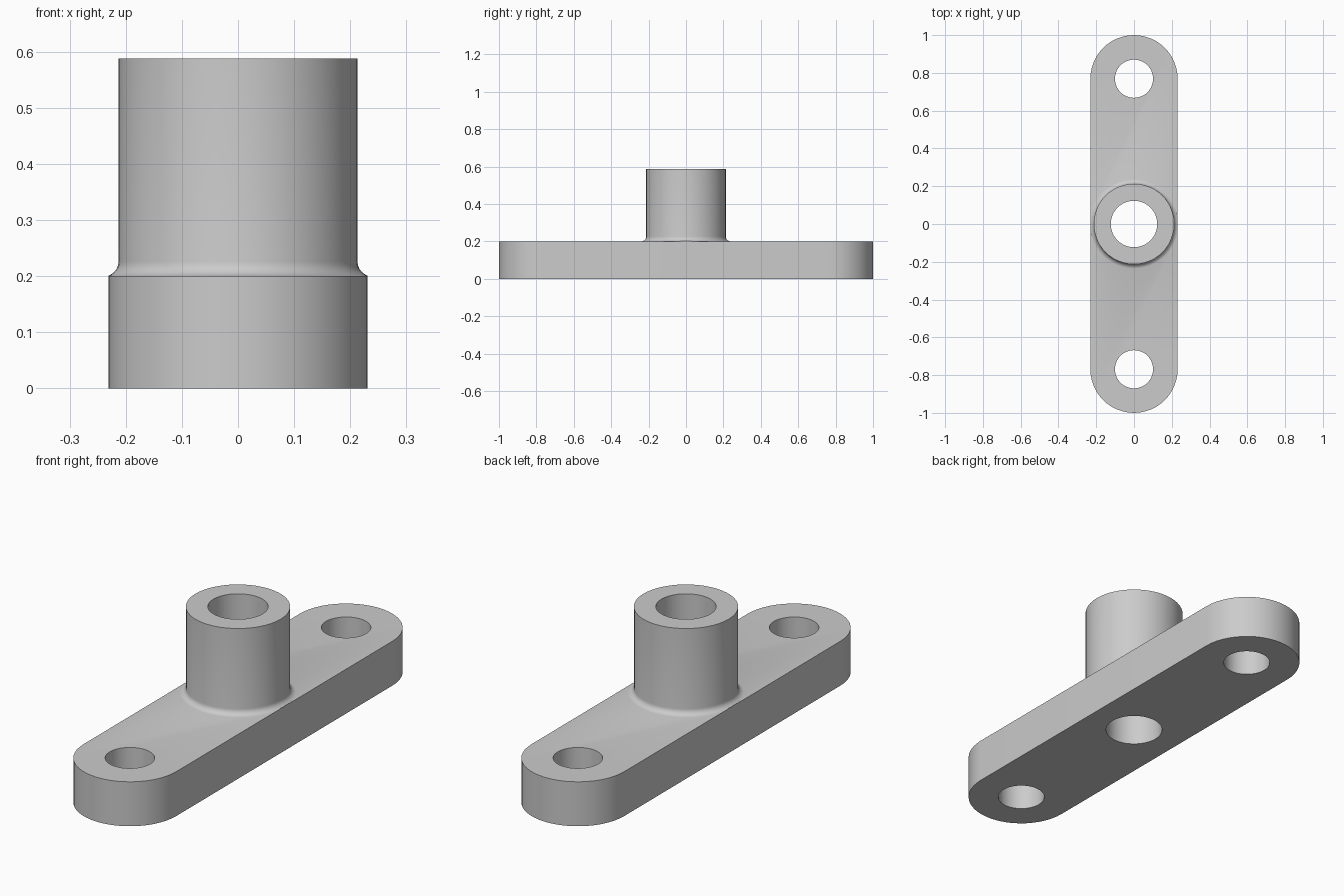
import bpy, bmesh
from math import sin, cos, pi, radians

cube = bpy.data.objects.get("Cube")
if cube:
    bpy.data.objects.remove(cube, do_unlink=True)

HALF_W, END_Y, PLATE_H = 0.231, 0.769, 0.2
BOSS_R, BOSS_H, BORE_R, HOLE_R = 0.213, 0.588, 0.123, 0.101
FILLET = 0.026
SEG = 48

grey = bpy.data.materials.new("plain grey")
grey.use_nodes = True
grey.diffuse_color = (0.6, 0.6, 0.6, 1)
grey.node_tree.nodes["Principled BSDF"].inputs["Base Color"].default_value = (0.6, 0.6, 0.6, 1)


def finish(name, bm):
    bmesh.ops.recalc_face_normals(bm, faces=bm.faces)
    mesh = bpy.data.meshes.new(name)
    bm.to_mesh(mesh)
    bm.free()
    mesh.materials.append(grey)
    obj = bpy.data.objects.new(name, mesh)
    bpy.context.collection.objects.link(obj)
    return obj


def loft(name, rings):
    """Join equal rings of points into a closed solid."""
    bm = bmesh.new()
    loops = [[bm.verts.new(p) for p in ring] for ring in rings]
    n = len(loops[0])
    for a, b in zip(loops, loops[1:]):
        for i in range(n):
            j = (i + 1) % n
            bm.faces.new((a[i], a[j], b[j], b[i]))
    bm.faces.new(loops[0])
    bm.faces.new(loops[-1])
    return finish(name, bm)


def circle(r, z, y=0, limit=1):
    pts = [(r * cos(2 * pi * i / SEG), y + r * sin(2 * pi * i / SEG), z) for i in range(SEG)]
    return [(max(-limit, min(limit, x)), py, z) for x, py, z in pts]


def boolean(target, tool, operation):
    mod = target.modifiers.new(tool.name, "BOOLEAN")
    mod.operation = operation
    mod.solver = "EXACT"
    mod.object = tool
    bpy.context.view_layer.objects.active = target
    bpy.ops.object.modifier_apply(modifier=mod.name)
    bpy.data.objects.remove(tool, do_unlink=True)


# Base plate with rounded ends
half = SEG // 2
outline = [(HALF_W * cos(pi * i / half + side), END_Y * cos(side) + HALF_W * sin(pi * i / half + side))
           for side in (0, pi) for i in range(half + 1)]
bracket = loft("mounting_bracket", [[(x, y, z) for x, y in outline] for z in (0, PLATE_H)])

# Central boss with a fillet at its foot, trimmed to the plate width
profile = [(BOSS_R, PLATE_H / 2), (BOSS_R + FILLET, PLATE_H - 0.001)]
for i in range(1, 7):
    a = pi / 2 * i / 6
    profile.append((BOSS_R + FILLET * (1 - sin(a)), PLATE_H + FILLET * (1 - cos(a))))
profile.append((BOSS_R, BOSS_H))
boss = loft("boss", [circle(r, z, limit=HALF_W - 0.0005) for r, z in profile])
boolean(bracket, boss, "UNION")

# Bore through the boss and a bolt hole at each end
for y, r in ((0, BORE_R), (END_Y, HOLE_R), (-END_Y, HOLE_R)):
    boolean(bracket, loft("hole", [circle(r, -0.1, y), circle(r, 1, y)]), "DIFFERENCE")

# Smooth round walls, crisp rims
bpy.ops.object.select_all(action="DESELECT")
bracket.select_set(True)
bpy.context.view_layer.objects.active = bracket
bpy.ops.object.shade_smooth_by_angle(angle=radians(30))
